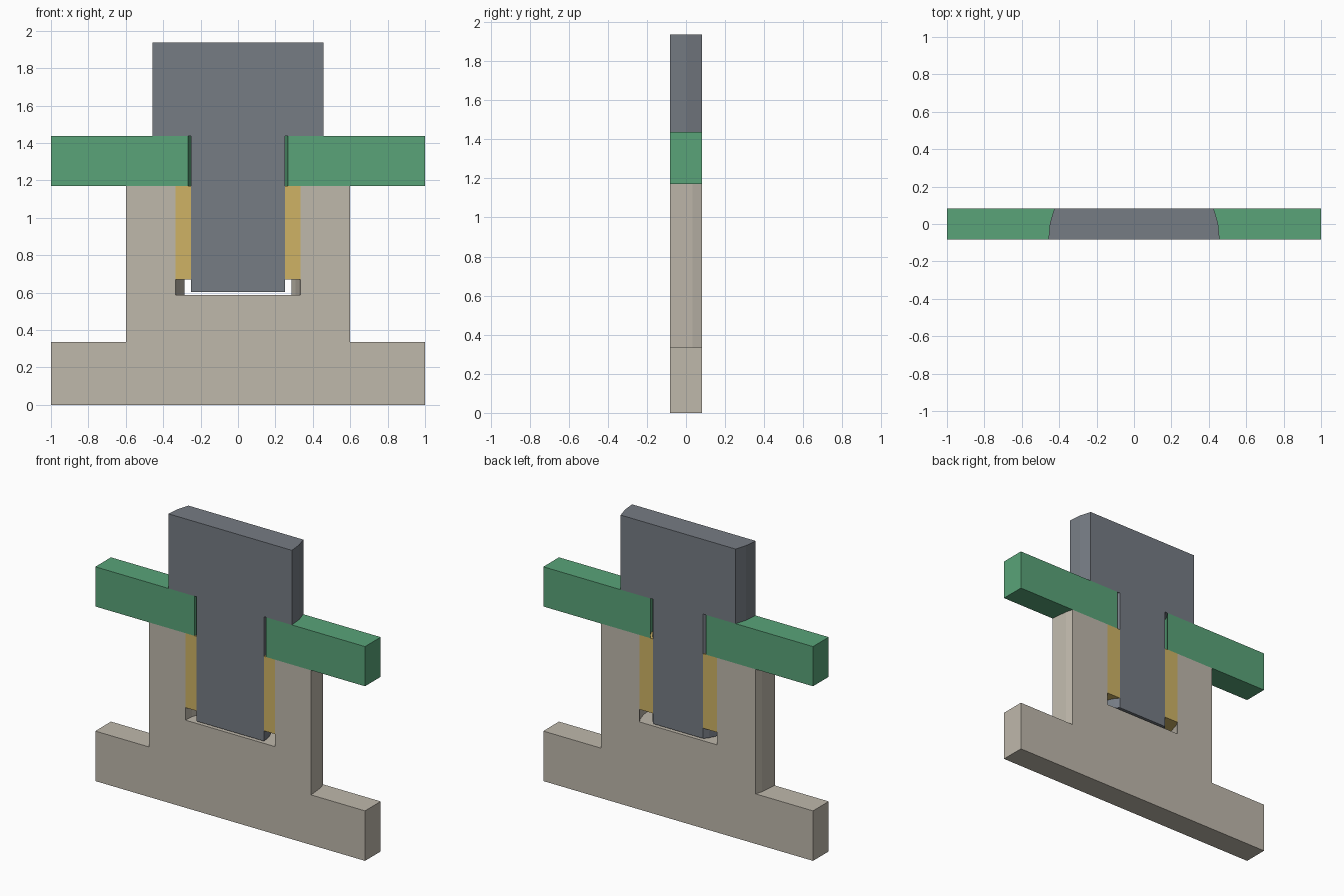
import bpy, bmesh, math

if "Cube" in bpy.data.objects:
    bpy.data.objects.remove(bpy.data.objects["Cube"])

T = 0.083          # half thickness of the section slice
AXIS_Y = -T        # turned parts are cut through their axis at the front face
SIDES = 32


def finish(bm, name):
    bmesh.ops.recalc_face_normals(bm, faces=bm.faces)
    mesh = bpy.data.meshes.new(name)
    bm.to_mesh(mesh)
    bm.free()
    ob = bpy.data.objects.new(name, mesh)
    bpy.context.collection.objects.link(ob)
    return ob


def box(name, hx, hy, z0, z1):
    bm = bmesh.new()
    bmesh.ops.create_cube(bm, size=1)
    for v in bm.verts:
        v.co = (v.co.x * 2 * hx, v.co.y * 2 * hy, z0 + (v.co.z + 0.5) * (z1 - z0))
    return finish(bm, name)


def turned(name, profile):
    """Revolve (radius, z) points about the vertical axis into a closed solid."""
    bm = bmesh.new()
    rings = []
    for r, z in profile:
        rings.append([bm.verts.new((r * math.cos(a), AXIS_Y + r * math.sin(a), z))
                      for a in (2 * math.pi * i / SIDES for i in range(SIDES))])
    for lo, hi in zip(rings, rings[1:]):
        for i in range(SIDES):
            j = (i + 1) % SIDES
            bm.faces.new((lo[i], lo[j], hi[j], hi[i]))
    bm.faces.new(rings[0][::-1])
    bm.faces.new(rings[-1])
    return finish(bm, name)


def combine(ob, other, operation):
    mod = ob.modifiers.new(operation, 'BOOLEAN')
    mod.operation, mod.object, mod.solver = operation, other, 'EXACT'
    bpy.context.view_layer.objects.active = ob
    bpy.ops.object.modifier_apply(modifier=mod.name)
    bpy.data.objects.remove(other)


def slice_and_colour(ob, colour):
    combine(ob, box("slab_cutter", 1.5, T, -1, 3), 'INTERSECT')
    mat = bpy.data.materials.new(ob.name + "_colour")
    mat.diffuse_color = (*colour, 1)
    mat.use_nodes = True
    mat.node_tree.nodes["Principled BSDF"].inputs["Base Color"].default_value = mat.diffuse_color
    ob.data.materials.clear()
    ob.data.materials.append(mat)
    for p in ob.data.polygons:
        p.material_index = 0


# Base plate with round boss and blind bore
base = box("base_housing", 1.0, 0.9, 0, 0.335)
combine(base, turned("boss", [(0.6, 0.1), (0.6, 1.17)]), 'UNION')
combine(base, turned("bore_cutter", [(0.333, 0.587), (0.333, 1.5)]), 'DIFFERENCE')
slice_and_colour(base, (0.52, 0.48, 0.41))

# Bushing lining the bore
bushing = turned("bushing", [(0.333, 0.671), (0.333, 1.17)])
combine(bushing, turned("bushing_cutter", [(0.25, 0.4), (0.25, 1.5)]), 'DIFFERENCE')
slice_and_colour(bushing, (0.62, 0.45, 0.13))

# Clamped plate with clearance hole
plate = box("clamped_plate", 1.0, 0.9, 1.17, 1.436)
combine(plate, turned("hole_cutter", [(0.266, 1.0), (0.266, 1.6)]), 'DIFFERENCE')
slice_and_colour(plate, (0.1, 0.37, 0.19))

# Headed pin
pin = turned("headed_pin", [(0.25, 0.602), (0.25, 1.436), (0.458, 1.436), (0.458, 1.936)])
slice_and_colour(pin, (0.18, 0.2, 0.23))
